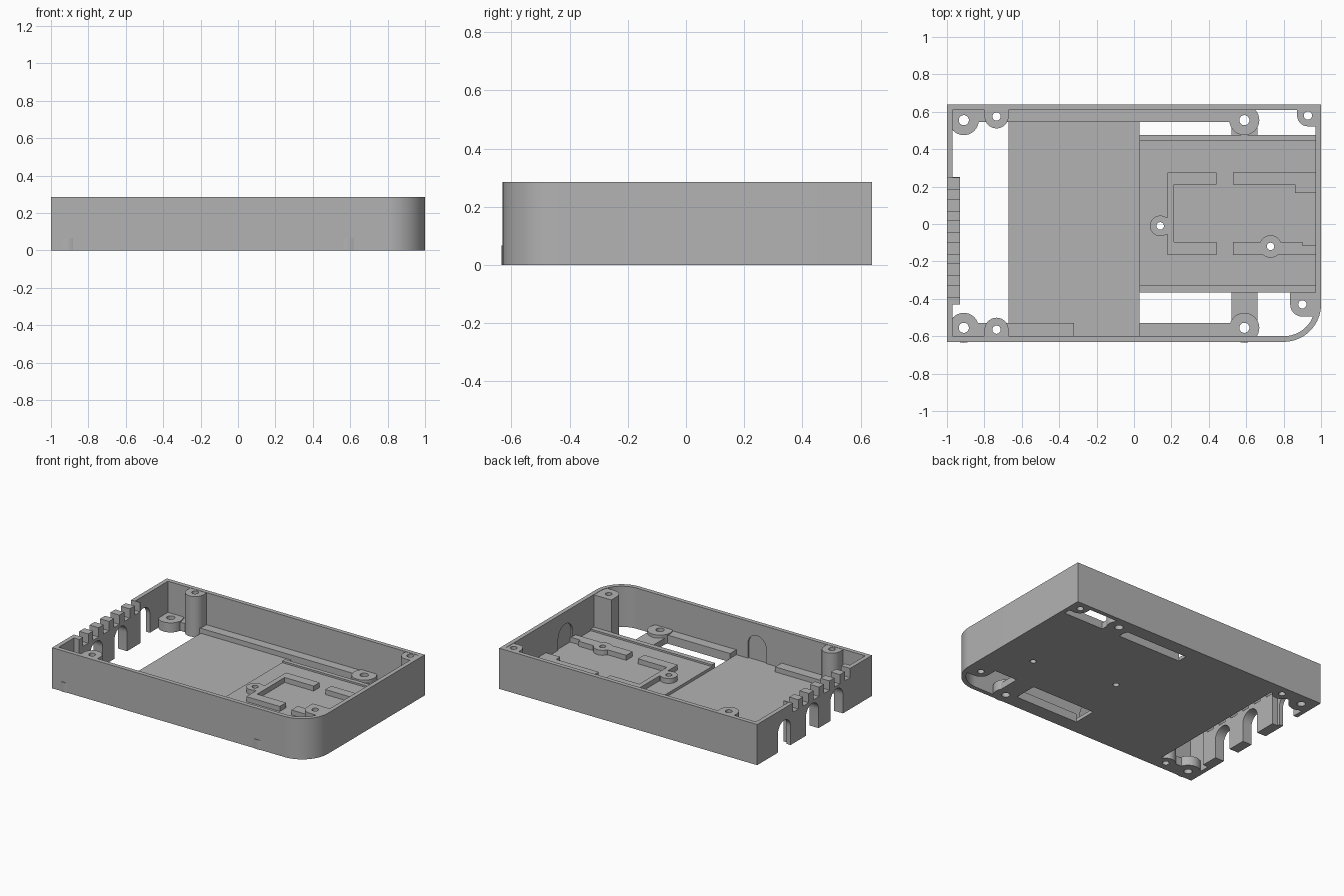
import bpy, bmesh, math

if "Cube" in bpy.data.objects:
    bpy.data.objects.remove(bpy.data.objects["Cube"], do_unlink=True)

grey = bpy.data.materials.new("plain grey")
grey.use_nodes = True
GREY = (0.45, 0.45, 0.45, 1)
grey.diffuse_color = GREY
grey.node_tree.nodes["Principled BSDF"].inputs["Base Color"].default_value = GREY

AXES = {"x": lambda u, v, w: (w, u, v),
        "y": lambda u, v, w: (u, w, v),
        "z": lambda u, v, w: (u, v, w)}


def prism(name, outline, lo, hi, axis="z"):
    """Extrude a closed outline along an axis."""
    bm = bmesh.new()
    place = AXES[axis]
    rings = [[bm.verts.new(place(u, v, w)) for u, v in outline] for w in (lo, hi)]
    bm.faces.new(rings[0])
    bm.faces.new(rings[1])
    n = len(outline)
    for i in range(n):
        j = (i + 1) % n
        bm.faces.new((rings[0][i], rings[0][j], rings[1][j], rings[1][i]))
    bmesh.ops.recalc_face_normals(bm, faces=bm.faces)
    mesh = bpy.data.meshes.new(name)
    bm.to_mesh(mesh)
    bm.free()
    mesh.materials.append(grey)
    obj = bpy.data.objects.new(name, mesh)
    bpy.context.collection.objects.link(obj)
    return obj


def arc(cx, cy, r, start, end, steps):
    angles = [math.radians(start + (end - start) * i / steps) for i in range(steps + 1)]
    return [(cx + r * math.cos(a), cy + r * math.sin(a)) for a in angles]


def rect(x0, x1, y0, y1):
    return [(x0, y0), (x1, y0), (x1, y1), (x0, y1)]


def box(name, x0, x1, y0, y1, z0, z1):
    return prism(name, rect(x0, x1, y0, y1), z0, z1)


def disc(name, x, y, r, z0, z1):
    return prism(name, arc(x, y, r, 0, 360, 32)[:-1], z0, z1)


def arch(centre, width, bottom, top):
    r = width / 2
    return [(centre - r, bottom), (centre + r, bottom)] + arc(centre, top - r, r, 0, 180, 14)


def boolean(obj, others, kind="DIFFERENCE"):
    """Combine with other solids, then discard them."""
    for other in others:
        mod = obj.modifiers.new("combine", "BOOLEAN")
        mod.operation, mod.solver, mod.object = kind, "EXACT", other
    graph = bpy.context.evaluated_depsgraph_get()
    mesh = bpy.data.meshes.new_from_object(obj.evaluated_get(graph))
    obj.modifiers.clear()
    obj.data = mesh
    for other in others:
        bpy.data.objects.remove(other, do_unlink=True)


def shell_outline(inset):
    x0, x1, y0, y1 = -1 + inset, 1 - inset, -0.63 + inset, 0.64 - inset
    r = 0.2 - inset
    return [(x0, y0)] + arc(x1 - r, y0 + r, r, -90, 0, 20) + [(x1, y1), (x0, y1)]


HEIGHT, FLOOR, DECK, LEDGE, PAD, TRACK = 0.285, 0.025, 0.045, 0.06, 0.067, 0.08

# Outer wall with one rounded corner and a thick comb panel on the left end
wall = prism("outer_wall", shell_outline(0), 0, HEIGHT)
boolean(wall, [prism("cutter", shell_outline(0.03), -0.1, 0.5)])
boolean(wall, [box("comb", -0.985, -0.93, -0.43, 0.25, 0, HEIGHT)], "UNION")

# Cable arches, comb notches and shallow arched recesses
cutters = [prism("cutter", arch(y, 0.14, -0.1, 0.2), -1.1, -0.9, "x")
           for y in (-0.24, 0.03, 0.34)]
cutters += [box("cutter", -1.1, -0.9, y - 0.03, y + 0.03, 0.22, 0.4)
            for y in [-0.36 + 0.115 * i for i in range(6)]]
cutters.append(prism("cutter", arch(-0.13, 0.14, 0.02, 0.2), -0.612, -0.55, "y"))
cutters.append(prism("cutter", arch(-0.05, 0.16, 0.04, 0.2), 0.9, 0.982, "x"))
boolean(wall, cutters)

# Screw positions
tall = [(-0.735, 0.575, 0.064), (-0.735, -0.565, 0.064),
        (0.93, 0.58, 0.058), (0.9, -0.43, 0.065)]
low = [(-0.91, 0.555, 0.08), (-0.91, -0.555, 0.08),
       (0.59, 0.555, 0.08), (0.59, -0.555, 0.08)]
track_bosses = [(0.14, -0.01, 0.055), (0.73, -0.12, 0.06)]


def drill(obj, spots, r):
    boolean(obj, [disc("cutter", x, y, r, -0.1, 0.5) for x, y, _ in spots])


# Floor plates and the mounting tabs that reach the side pads
box("left_floor", -0.67, 0.03, -0.61, 0.62, 0, FLOOR)
deck = box("right_deck", 0.03, 0.98, -0.365, 0.475, 0, DECK)
drill(deck, track_bosses, 0.02)
for side, y0, y1 in (("front", -0.555, -0.36), ("back", 0.47, 0.555)):
    tab = box(side + "_mounting_tab", 0.52, 0.66, y0, y1, 0, DECK)
    drill(tab, low[2:], 0.027)

# Deck rails
for side, y0, y1 in (("front", -0.365, -0.33), ("back", 0.445, 0.475)):
    box(side + "_rail", 0.03, 0.98, y0, y1, 0, DECK + 0.012)

# Ledges along the long walls
ledges = [box("back_ledge", -0.85, 0.53, 0.545, 0.62, 0, LEDGE),
          box("front_left_ledge", -0.85, -0.32, -0.61, -0.53, 0, LEDGE),
          box("front_right_ledge", 0.03, 0.53, -0.61, -0.53, 0, LEDGE)]
for ledge in ledges:
    drill(ledge, tall[:2] + low, 0.024)

# Tall corner posts with webs joining them to the wall
webs = [[(-0.799, -0.671, 0.575, 0.63)], [(-0.799, -0.671, -0.62, -0.565)],
        [(0.872, 0.985, 0.58, 0.63), (0.93, 0.985, 0.522, 0.63)],
        [(0.835, 0.985, -0.43, -0.365), (0.9, 0.985, -0.495, -0.365)]]
for i, ((x, y, r), parts) in enumerate(zip(tall, webs)):
    post = disc(f"tall_post_{i + 1}", x, y, r, 0, HEIGHT - 0.002)
    boolean(post, [box("web", *p, 0, HEIGHT - 0.002) for p in parts], "UNION")
    drill(post, [tall[i]], 0.022)

# Low screw pads
for i, (x, y, r) in enumerate(low):
    pad = disc(f"low_pad_{i + 1}", x, y, r, 0, PAD)
    drill(pad, [low[i]], 0.027)

# Raised board track: end bar, split arms and narrow tails
track = box("board_track", 0.18, 0.215, -0.165, 0.275, 0.01, TRACK)
bars = [(0.18, 0.44, 0.21, 0.275), (0.53, 0.87, 0.21, 0.275), (0.86, 0.98, 0.165, 0.275),
        (0.18, 0.44, -0.165, -0.095), (0.53, 0.9, -0.165, -0.095), (0.89, 0.98, -0.165, -0.115)]
parts = [box("bar", *b, 0.01, TRACK) for b in bars]
parts += [disc("boss", x, y, r, 0.01, TRACK) for x, y, r in track_bosses]
parts.append(box("neck", 0.14, 0.2, -0.055, 0.035, 0.01, TRACK))
boolean(track, parts, "UNION")
drill(track, track_bosses, 0.02)

# Crisp edges with smooth curves
bpy.ops.object.select_all(action="DESELECT")
for obj in bpy.context.collection.objects:
    if obj.type == "MESH" and grey.name in obj.data.materials:
        obj.select_set(True)
        bpy.context.view_layer.objects.active = obj
bpy.ops.object.shade_smooth_by_angle(angle=math.radians(30))
